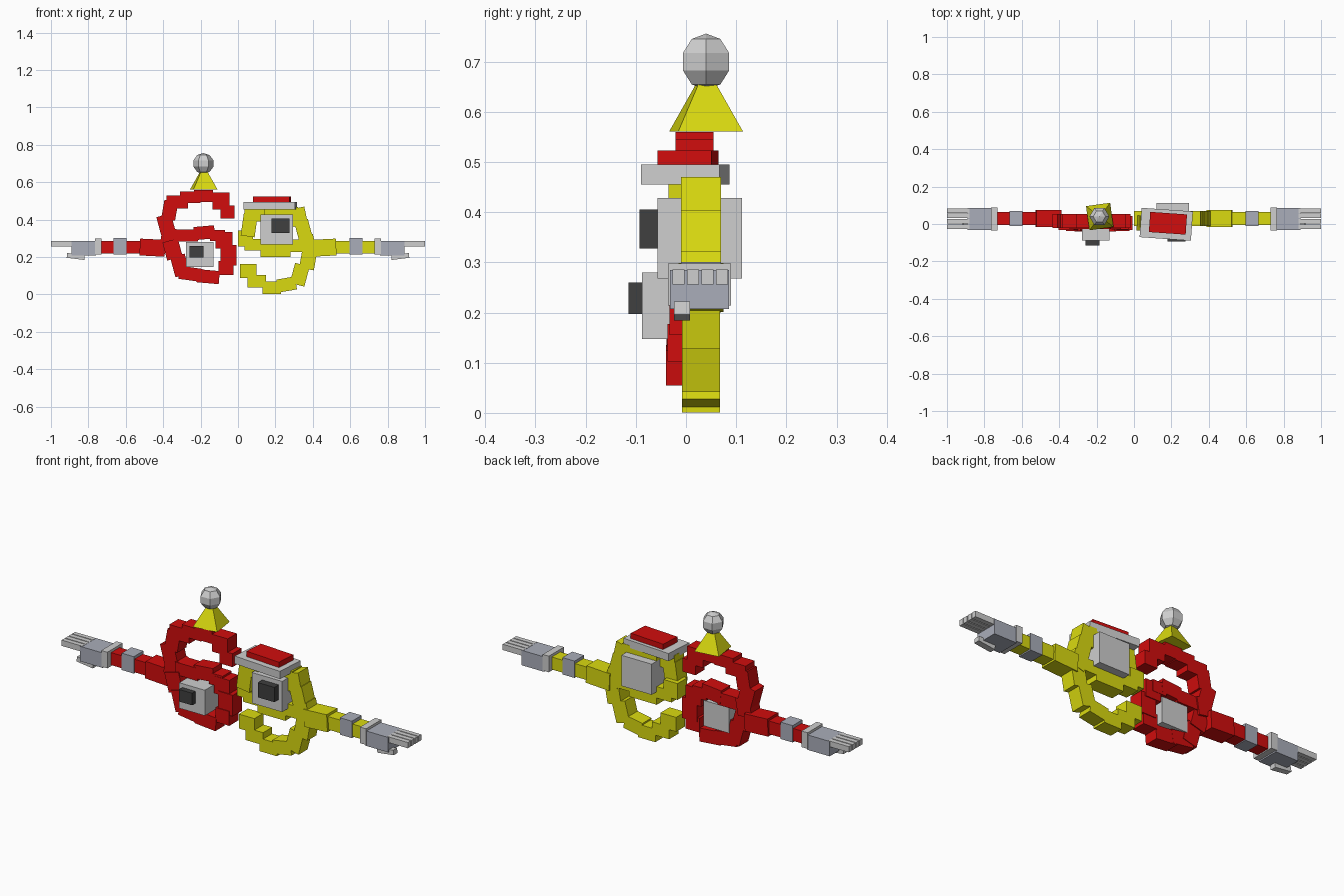
import bpy
from math import radians

if "Cube" in bpy.data.objects:
    bpy.data.objects.remove(bpy.data.objects["Cube"], do_unlink=True)


def material(name, r, g, b):
    mat = bpy.data.materials.new(name)
    mat.use_nodes = True
    mat.diffuse_color = (r, g, b, 1)
    mat.node_tree.nodes["Principled BSDF"].inputs["Base Color"].default_value = (r, g, b, 1)
    return mat


RED = material("red", .64, .004, .004)
YELLOW = material("yellow", .7, .7, .005)
GREY = material("light grey", .62, .62, .62)
STEEL = material("steel grey", .4, .42, .49)
BLACK = material("dark grey", .05, .05, .05)


def finish(name, mat):
    obj = bpy.context.object
    obj.name = name
    obj.data.materials.append(mat)
    return obj


def box(name, mat, centre, size, tilt=0, turn=0):
    """Box of full size; tilt is counterclockwise from the front, turn is about z."""
    bpy.ops.mesh.primitive_cube_add(size=1, location=centre)
    obj = finish(name, mat)
    obj.scale = size
    obj.rotation_euler = (0, -radians(tilt), radians(turn))
    return obj


def span(name, mat, low, high, turn=0):
    """Box between two opposite corners."""
    centre = [(a + b) / 2 for a, b in zip(low, high)]
    return box(name, mat, centre, [b - a for a, b in zip(low, high)], turn=turn)


def chain(name, mat, blocks, depth, y_rule):
    """Row of blocks: x, z, width, height, tilt."""
    for x, z, w, h, tilt in blocks:
        box(name, mat, (x, y_rule(x, z), z), (w, depth, h), tilt)


# Red body: hook running down into a closed lower ring
chain("red_hook_block", RED, [
    (-.055, .44, .075, .07, 0), (-.09, .5, .09, .09, 0), (-.185, .527, .1, .065, 0),
    (-.255, .52, .11, .06, 0), (-.325, .495, .115, .07, 0), (-.365, .45, .075, .1, -10),
    (-.385, .375, .08, .1, 15), (-.37, .31, .08, .09, -10),
], .075, lambda x, z: .017)
chain("red_ring_block", RED, [
    (-.35, .24, .085, .1, 15), (-.31, .155, .08, .11, 15), (-.255, .11, .12, .07, -8),
    (-.16, .095, .12, .07, -5), (-.065, .14, .08, .075, 0), (-.05, .21, .085, .11, 0),
    (-.075, .29, .09, .09, 0), (-.11, .315, .08, .06, 0), (-.18, .33, .11, .07, 5),
    (-.28, .315, .13, .065, 0),
], .075, lambda x, z: .06 * z - .008)

# Yellow body: closed upper ring with a tail curling underneath
chain("yellow_tail_block", YELLOW, [
    (.055, .125, .09, .075, 0), (.1, .07, .1, .065, 0), (.18, .035, .1, .068, 0),
    (.26, .053, .1, .07, 10), (.33, .105, .08, .11, -15), (.375, .185, .08, .1, -10),
], .075, lambda x, z: .03)
chain("yellow_ring_block", YELLOW, [
    (.375, .27, .075, .09, 15), (.35, .345, .075, .1, 15), (.325, .415, .08, .095, 12),
    (.22, .44, .2, .055, 0), (.09, .43, .11, .08, 0), (.06, .37, .075, .12, -8),
    (.04, .3, .08, .085, 0), (.09, .265, .11, .06, 0), (.2, .235, .16, .07, 0),
    (.31, .26, .12, .065, 0),
], .08, lambda x, z: .005 if x < .2 and z > .35 else .03)

# Eyes
span("red_body_eye", GREY, (-.278, -.088, .147), (-.13, .042, .28))
span("red_body_pupil", BLACK, (-.26, -.115, .197), (-.185, -.08, .26))
span("yellow_body_eye", GREY, (.12, -.057, .268), (.295, .112, .428))
span("yellow_body_pupil", BLACK, (.18, -.093, .328), (.275, -.05, .405))

# Flat cap
span("cap_brim", GREY, (.035, -.08, .455), (.31, .077, .495), turn=-4)
span("cap_top", RED, (.083, -.05, .49), (.28, .058, .523), turn=-4)

# Pointed hat with a faceted bobble
bpy.ops.mesh.primitive_cone_add(vertices=4, radius1=.092, radius2=0, depth=.13,
                                location=(-.183, .04, .626), rotation=(0, 0, radians(53)))
finish("pointed_hat", YELLOW)
bpy.ops.mesh.primitive_uv_sphere_add(segments=6, ring_count=5, radius=.056,
                                     location=(-.185, .04, .7), rotation=(0, 0, radians(30)))
finish("hat_bobble", GREY)

# Arms and hands, mirrored
for side, label, colour in ((-1, "right", RED), (1, "left", YELLOW)):
    def part(name, mat, inner, outer, y, z, depth, height, tilt=0):
        box(label + "_" + name, mat, (side * (inner + outer) / 2, y, z),
            (outer - inner, depth, height), side * tilt)

    part("shoulder", colour, .39, .525, .03, .25, .09, .09, 3)
    part("upper_arm", colour, .51, .61, .03, .252, .07, .068)
    part("elbow", STEEL, .595, .665, .03, .257, .08, .088)
    part("forearm", colour, .66, .74, .03, .252, .07, .065)
    part("cuff", GREY, .73, .765, .027, .256, .125, .084)
    part("palm", STEEL, .76, .89, .027, .246, .118, .078)
    for i in range(4):
        part("finger", GREY, .88, 1, -.015 + i * .029, .271, .024, .03)
    part("thumb", GREY, .82, .915, -.008, .203, .032, .026, 7)
